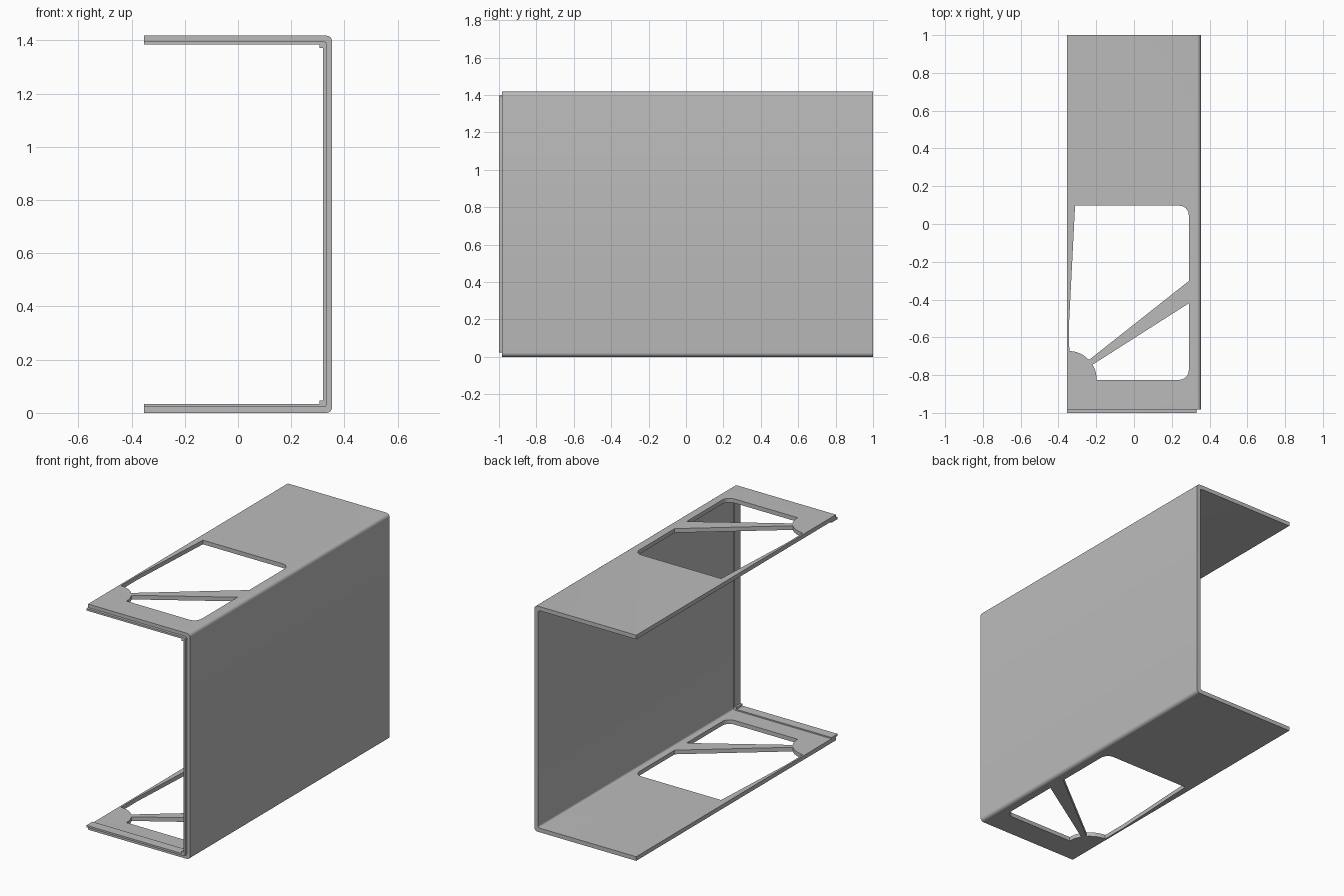
import bpy, bmesh
from math import sin, cos, radians
from mathutils import Vector

cube = bpy.data.objects.get("Cube")
if cube:
    bpy.data.objects.remove(cube, do_unlink=True)

WIDTH, HEIGHT = 0.354, 1.418

grey = bpy.data.materials.new("plain grey")
grey.use_nodes = True
colour = (0.5, 0.5, 0.5, 1)
grey.diffuse_color = colour
grey.node_tree.nodes["Principled BSDF"].inputs["Base Color"].default_value = colour


def arc(cx, cy, r, start, end, steps=6):
    angles = [radians(start + (end - start) * i / steps) for i in range(steps + 1)]
    return [(cx + r * cos(a), cy + r * sin(a)) for a in angles]


def prism(name, outline, axis, low, high):
    """Extrude a 2D outline along the y or z axis."""
    bm = bmesh.new()
    if axis == "y":
        verts = [bm.verts.new((a, low, b)) for a, b in outline]
        move = Vector((0, high - low, 0))
    else:
        verts = [bm.verts.new((a, b, low)) for a, b in outline]
        move = Vector((0, 0, high - low))
    face = bm.faces.new(verts)
    new = bmesh.ops.extrude_face_region(bm, geom=[face])["geom"]
    bmesh.ops.translate(bm, vec=move, verts=[v for v in new if isinstance(v, bmesh.types.BMVert)])
    bmesh.ops.recalc_face_normals(bm, faces=bm.faces)
    mesh = bpy.data.meshes.new(name)
    bm.to_mesh(mesh)
    bm.free()
    mesh.materials.append(grey)
    obj = bpy.data.objects.new(name, mesh)
    bpy.context.collection.objects.link(obj)
    return obj


def side(inset, r):
    """Open path along the bottom, up the wall and back along the top."""
    x, low, high = WIDTH - inset, inset, HEIGHT - inset
    return ([(-WIDTH, low)] + arc(x - r, low + r, r, -90, 0)
            + arc(x - r, high - r, r, 0, 90) + [(-WIDTH, high)])


def stepped_side(inset, step):
    """Same path, with a small square step in each corner."""
    x, low, high = WIDTH - inset, inset, HEIGHT - inset
    lower = [(-WIDTH, low), (x - step, low), (x - step, low + step), (x, low + step)]
    return lower + [(a, low + high - b) for a, b in reversed(lower)]


# Main shell and the thin locating lip inside its front edge
shell = prism("channel_shell", side(0, 0.022) + side(0.026, 0.012)[::-1], "y", -0.983, 1)
lip = prism("front_lip", side(0.022, 0.008) + stepped_side(0.034, 0.013)[::-1], "y", -1, -0.94)

# Openings either side of the diagonal spoke, through both flanges
hub = (-0.348, -0.822, 0.15)
rear_opening = ([(-0.312, 0.097)] + arc(0.24, 0.047, 0.05, 90, 0)
                + [(0.29, -0.302)] + arc(*hub, 43, 88) + [(-0.343, -0.51)])
front_opening = ([(0.29, -0.42)] + arc(0.24, -0.775, 0.05, 0, -90)
                 + arc(*hub, -1, 31))
for name, outline in (("rear_opening", rear_opening), ("front_opening", front_opening)):
    cutter = prism(name, outline, "z", -0.1, HEIGHT + 0.1)
    cutter.hide_render = True
    cut = shell.modifiers.new(name, "BOOLEAN")
    cut.operation, cut.solver, cut.object = "DIFFERENCE", "EXACT", cutter
    bpy.context.view_layer.objects.active = shell
    bpy.ops.object.modifier_apply(modifier=cut.name)
    bpy.data.objects.remove(cutter, do_unlink=True)

# Smooth the rounded corners only
for obj in (shell, lip):
    bpy.ops.object.select_all(action="DESELECT")
    obj.select_set(True)
    bpy.context.view_layer.objects.active = obj
    bpy.ops.object.shade_smooth_by_angle(angle=radians(30))
